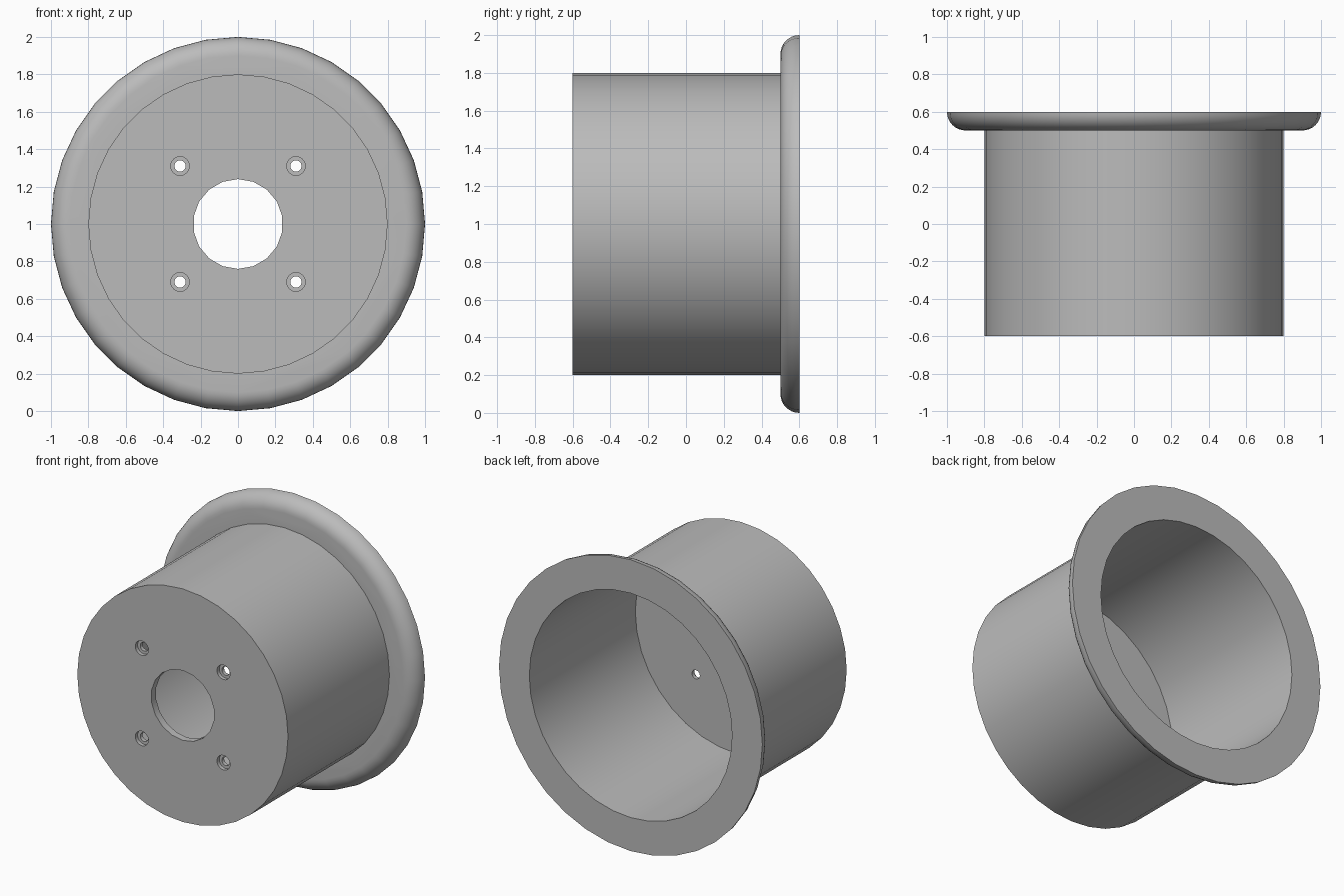
import bpy, bmesh, math
from mathutils import Matrix, Vector

cube = bpy.data.objects.get("Cube")
if cube:
    bpy.data.objects.remove(cube, do_unlink=True)

SIDES = 36
CENTRE_Z = 1.0
FRONT, FLOOR, BACK = -0.6, -0.55, 0.6
FILLET = 0.1

# One plain grey for the whole part
grey = bpy.data.materials.new("plain grey")
grey.use_nodes = True
colour = (0.5, 0.5, 0.5, 1)
grey.diffuse_color = colour
grey.node_tree.nodes["Principled BSDF"].inputs["Base Color"].default_value = colour


def make_object(name, bm):
    mesh = bpy.data.meshes.new(name)
    bmesh.ops.recalc_face_normals(bm, faces=bm.faces)
    bm.to_mesh(mesh)
    bm.free()
    mesh.materials.append(grey)
    obj = bpy.data.objects.new(name, mesh)
    bpy.context.collection.objects.link(obj)
    return obj


def drill(target, x, z, radius, y_start, y_end):
    """Cut a round hole along y through the target."""
    bm = bmesh.new()
    place = Matrix.Translation((x, (y_start + y_end) / 2, z)) @ Matrix.Rotation(math.pi / 2, 4, 'X')
    bmesh.ops.create_cone(bm, cap_ends=True, segments=18, radius1=radius,
                          radius2=radius, depth=y_end - y_start, matrix=place)
    cutter = make_object("hole_cutter", bm)
    cutter.hide_render = True
    mod = target.modifiers.new("hole", 'BOOLEAN')
    mod.operation = 'DIFFERENCE'
    mod.solver = 'EXACT'
    mod.object = cutter
    bpy.ops.object.modifier_apply(modifier=mod.name)
    bpy.data.objects.remove(cutter, do_unlink=True)


# Cup with a rounded flange, turned about the y axis
profile = [(0, FRONT), (0.8, FRONT), (0.8, BACK - FILLET)]
for i in range(9):
    a = math.pi / 2 * i / 8
    profile.append((0.9 + FILLET * math.sin(a), BACK - FILLET * math.cos(a)))
profile += [(0.77, BACK), (0.77, FLOOR), (0, FLOOR)]

bm = bmesh.new()
verts = [bm.verts.new((r, y, CENTRE_Z)) for r, y in profile]
edges = [bm.edges.new(pair) for pair in zip(verts, verts[1:])]
bmesh.ops.spin(bm, geom=verts + edges, cent=Vector((0, 0, CENTRE_Z)), axis=(0, 1, 0),
               angle=math.tau, steps=SIDES, use_merge=False)
bmesh.ops.remove_doubles(bm, verts=bm.verts, dist=1e-4)
bmesh.ops.dissolve_limit(bm, angle_limit=math.radians(0.5), verts=bm.verts, edges=bm.edges)
cup = make_object("flanged_cup", bm)
bpy.context.view_layer.objects.active = cup
cup.select_set(True)

# Central opening and four counterbored screw holes
drill(cup, 0, CENTRE_Z, 0.24, FRONT - 0.1, FLOOR + 0.1)
for sx in (-1, 1):
    for sz in (-1, 1):
        x, z = 0.31 * sx, CENTRE_Z + 0.31 * sz
        drill(cup, x, z, 0.05, FRONT - 0.1, FRONT + 0.025)
        drill(cup, x, z, 0.03, FRONT - 0.1, FLOOR + 0.1)

bpy.ops.object.shade_smooth_by_angle(angle=math.radians(35))
